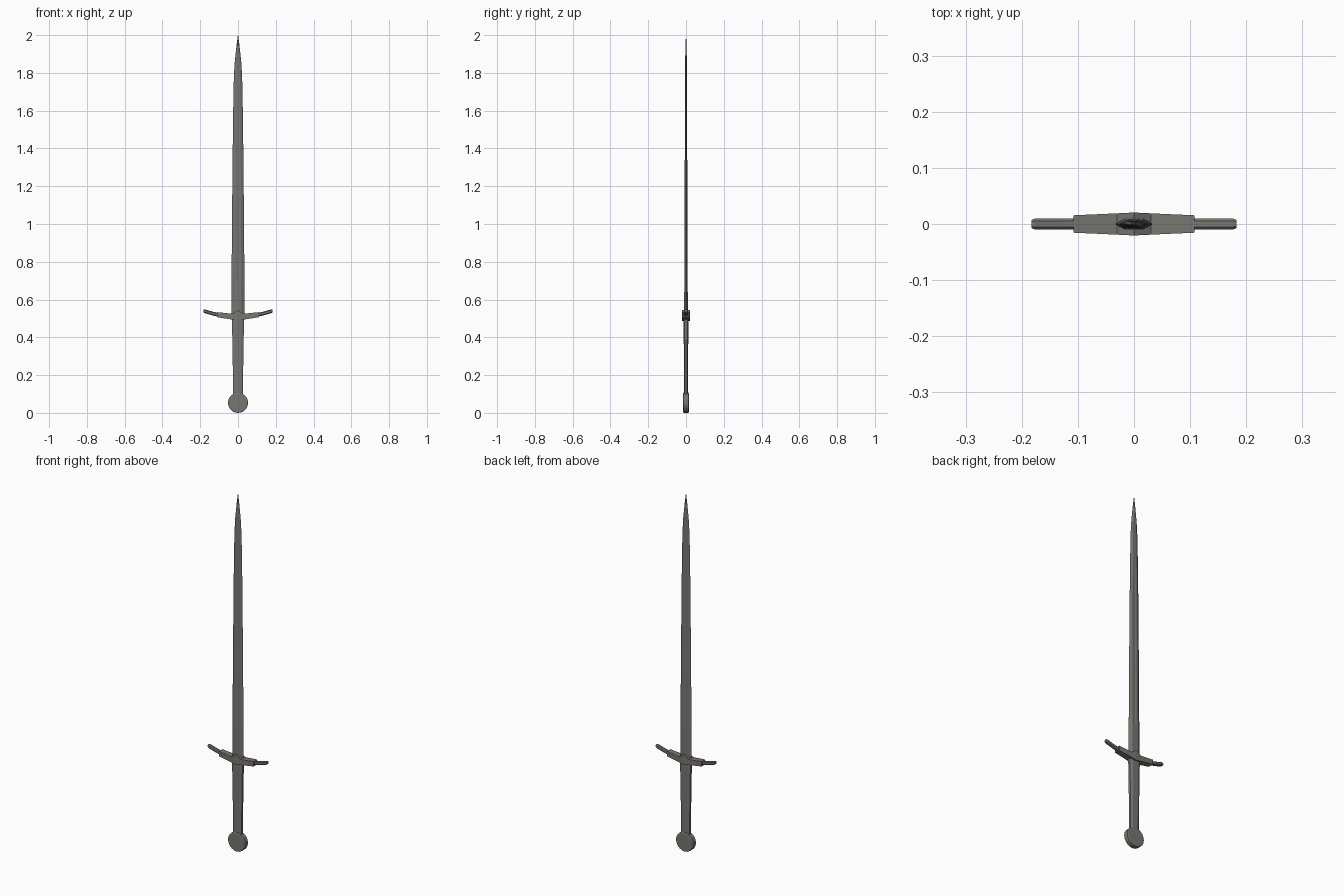
import bpy, bmesh, math

if "Cube" in bpy.data.objects:
    bpy.data.objects.remove(bpy.data.objects["Cube"])

steel = bpy.data.materials.new("dull_steel")
steel.diffuse_color = (0.19, 0.182, 0.165, 1)
steel.use_nodes = True
steel.node_tree.nodes["Principled BSDF"].inputs["Base Color"].default_value = steel.diffuse_color


def loft(name, rings):
    """Skin a list of equal-length point rings and cap both ends."""
    bm = bmesh.new()
    vs = [[bm.verts.new(p) for p in r] for r in rings]
    n = len(vs[0])
    for a, b in zip(vs, vs[1:]):
        for i in range(n):
            j = (i + 1) % n
            bm.faces.new((a[i], a[j], b[j], b[i]))
    bm.faces.new(vs[0])
    bm.faces.new(vs[-1])
    bmesh.ops.recalc_face_normals(bm, faces=bm.faces)
    me = bpy.data.meshes.new(name)
    bm.to_mesh(me)
    bm.free()
    me.materials.append(steel)
    ob = bpy.data.objects.new(name, me)
    bpy.context.collection.objects.link(ob)
    return ob


def oct_ring(a, b, k=0.55):
    """Chamfered rectangle with half sizes a, b."""
    return [(a, -b * k), (a, b * k), (a * k, b), (-a * k, b),
            (-a, b * k), (-a, -b * k), (-a * k, -b), (a * k, -b)]


# Blade: bevelled edges with a shallow central fuller that fades out
def blade_ring(z, w, t, fuller):
    half = [(w, 0), (w * 0.5, t), (w * 0.3, t), (0, t * fuller),
            (-w * 0.3, t), (-w * 0.5, t)]
    return [(x, y, z) for x, y in half + [(-x, -y) for x, y in half]]


loft("blade", [blade_ring(*s) for s in [
    (0.50, 0.034, 0.0100, 1.0), (0.69, 0.034, 0.0090, 1.0),
    (0.71, 0.034, 0.0088, 0.65), (1.00, 0.032, 0.0075, 0.65),
    (1.50, 0.027, 0.0062, 0.7), (1.63, 0.025, 0.0058, 1.0),
    (1.78, 0.022, 0.0050, 1.0), (1.86, 0.017, 0.0045, 1.0),
    (1.94, 0.0085, 0.0032, 1.0), (2.0, 0.0006, 0.0004, 1.0)]])

# Grip: tapering, rounded bar
loft("grip", [[(x, y, z) for x, y in oct_ring(w, t)] for z, w, t in [
    (0.09, 0.026, 0.0105), (0.27, 0.028, 0.0115), (0.50, 0.032, 0.0125)]])

# Pommel: thick disc facing the front, with a small rim chamfer
loft("pommel", [[(r * math.cos(i * math.tau / 20), y,
                  0.0535 + r * math.sin(i * math.tau / 20)) for i in range(20)]
                for y, r in [(-0.015, 0.049), (-0.012, 0.0535),
                             (0.012, 0.0535), (0.015, 0.049)]])


# Guard centre: box bar, pointed in the middle and bent upward
def guard_ring(x, lo, hi, t):
    return [(x, -t, lo), (x, t, lo), (x, t, hi), (x, -t, hi)]


loft("guard_block", [guard_ring(*s) for s in [
    (-0.108, 0.506, 0.533, 0.0155), (-0.03, 0.494, 0.525, 0.019),
    (0, 0.487, 0.545, 0.0205),
    (0.03, 0.494, 0.525, 0.019), (0.108, 0.506, 0.533, 0.0155)]])

# Guard arms: thinner octagonal bars curving up to the tips
for side, s in (("left", -1), ("right", 1)):
    loft("guard_arm_" + side, [
        [(s * x, y, zc + z) for y, z in oct_ring(r, r)]
        for x, zc, r in [(0.09, 0.517, 0.010), (0.13, 0.525, 0.010),
                         (0.176, 0.538, 0.010), (0.183, 0.540, 0.007)]])
